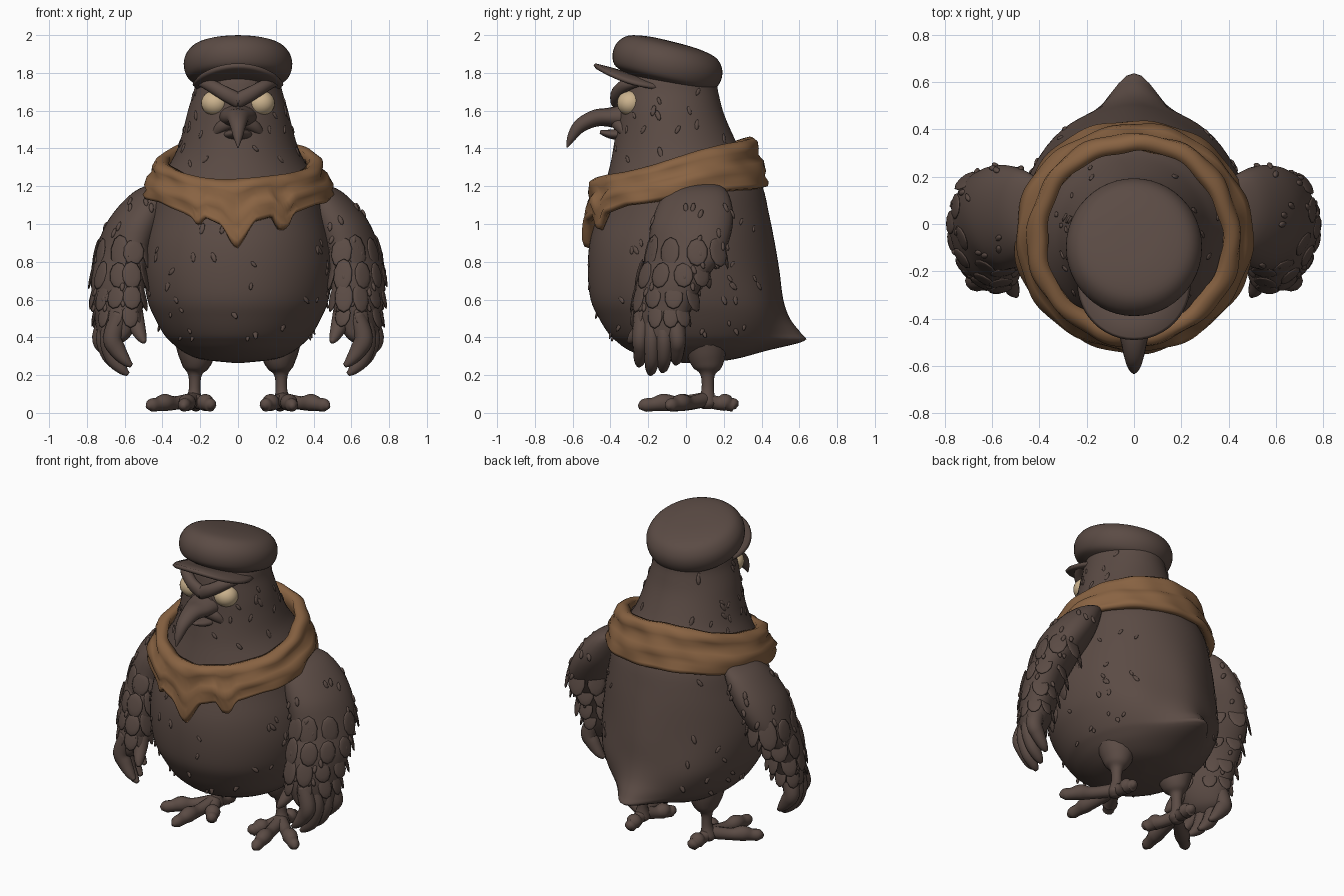
import bpy, bmesh, math, random
from mathutils import Vector, Matrix

if "Cube" in bpy.data.objects:
    bpy.data.objects.remove(bpy.data.objects["Cube"])

random.seed(4)
TAU = math.tau


def material(name, rgb):
    m = bpy.data.materials.new(name)
    m.diffuse_color = (*rgb, 1)
    m.use_nodes = True
    m.node_tree.nodes["Principled BSDF"].inputs["Base Color"].default_value = m.diffuse_color
    return m


BROWN = material("dark_brown", (0.105, 0.071, 0.059))
TAN = material("scarf_tan", (0.25, 0.125, 0.055))
CREAM = material("eye_cream", (0.60, 0.45, 0.27))


def finish(name, bm, mat):
    bmesh.ops.recalc_face_normals(bm, faces=bm.faces)
    for f in bm.faces:
        f.smooth = True
    me = bpy.data.meshes.new(name)
    bm.to_mesh(me)
    bm.free()
    me.materials.append(mat)
    ob = bpy.data.objects.new(name, me)
    bpy.context.collection.objects.link(ob)
    return ob


def loft(name, rings, mat, closed=False):
    """Skin a list of equal rings; cap the ends, or join last to first."""
    bm = bmesh.new()
    rows = [[bm.verts.new(p) for p in r] for r in rings]
    n = len(rows[0])
    pairs = list(zip(rows, rows[1:])) + ([(rows[-1], rows[0])] if closed else [])
    for a, b in pairs:
        for i in range(n):
            j = (i + 1) % n
            bm.faces.new((a[i], a[j], b[j], b[i]))
    if not closed:
        bm.faces.new(rows[0])
        bm.faces.new(rows[-1])
    return finish(name, bm, mat)


def spline(rows, n=5):
    """Smooth curve through rows of numbers."""
    out = []
    for i in range(len(rows) - 1):
        p = [rows[max(0, min(len(rows) - 1, i + k))] for k in (-1, 0, 1, 2)]
        for s in range(n):
            t = s / n
            out.append([0.5 * (2 * b + (c - a) * t + (2 * a - 5 * b + 4 * c - d) * t * t
                               + (3 * b - a - 3 * c + d) * t ** 3) for a, b, c, d in zip(*p)])
    return out + [list(rows[-1])]


def tube(name, rows, mat, ref=(1, 0, 0), side=1, seg=16):
    """Rows are x, y, z, radius along ref, radius across."""
    rows = spline(rows, 5)
    pts = [Vector((r[0] * side, r[1], r[2])) for r in rows]
    rings = []
    for i, p in enumerate(pts):
        t = (pts[min(i + 1, len(pts) - 1)] - pts[max(i - 1, 0)]).normalized()
        b = t.cross(Vector(ref)).normalized()
        a = b.cross(t)
        ra, rb = max(rows[i][3], .002), max(rows[i][4], .002)
        rings.append([p + a * ra * math.cos(TAU * k / seg) + b * rb * math.sin(TAU * k / seg)
                      for k in range(seg)])
    return loft(name, rings, mat)


def blobs(name, mats, mat, u=8, v=6):
    bm = bmesh.new()
    for m in mats:
        bmesh.ops.create_uvsphere(bm, u_segments=u, v_segments=v, radius=1, matrix=m)
    return finish(name, bm, mat)


def feather(p, normal, size, skew=0.0, flare=0.0):
    """Flat oval lying on a surface and pointing down."""
    n = Vector(normal).normalized()
    side = Vector((0, 0, 1)).cross(n).normalized()
    down = (n.cross(side) * -1 + side * skew + n * flare).normalized()
    side = down.cross(n).normalized()
    n = side.cross(down)
    m = Matrix((side * size[0], down * size[1], n * size[2])).transposed().to_4x4()
    m.translation = p
    return m


# Body and head: height, half width, front, back, tail reach
body = spline([
    (.265, .03, -.02, .10, 0), (.285, .20, -.18, .26, 0), (.33, .30, -.30, .36, .07),
    (.38, .36, -.37, .41, .215), (.42, .395, -.41, .43, .18), (.50, .44, -.46, .45, .10),
    (.60, .48, -.505, .46, .055), (.75, .50, -.52, .46, .035), (.90, .49, -.51, .455, .015),
    (1.05, .46, -.47, .44, 0), (1.2, .43, -.43, .405, 0), (1.32, .36, -.40, .34, 0),
    (1.4, .32, -.385, .285, 0), (1.5, .29, -.37, .235, 0), (1.6, .265, -.36, .195, 0),
    (1.7, .235, -.35, .17, 0), (1.78, .215, -.33, .15, 0), (1.86, .15, -.25, .05, 0)], 4)


def body_point(row, th):
    z, rx, f, b, tail = row
    c, s = math.cos(th), math.sin(th)
    k = max(0, c)
    hips = .05 * math.exp(-((z - .52) / .2) ** 2) * 4 * (k * s) ** 2
    return Vector((rx * s, (f + b) / 2 + (b - f) / 2 * c + hips
                   + tail * (.65 * k ** 18 + .35 * k ** 5), z))


loft("body", [[body_point(r, TAU * i / 72) for i in range(72)] for r in body], BROWN)

# Small scattered feathers
tufts = []
for _ in range(150):
    row, th = random.choice(body[14:-8]), random.uniform(0, TAU)
    if math.cos(th) > .85:
        continue
    nrm = (math.sin(th) / row[1], math.cos(th) / (row[3] - row[2]) * 2, .1)
    w = random.uniform(.009, .014)
    tufts.append(feather(body_point(row, th), nrm, (w, w * 2.3, .007), random.uniform(-1, 1), .2))
blobs("body_feathers", tufts, BROWN)

# Scarf: tilted rolled ring with a ragged bib at the front
DROP = [(-.42, 0), (-.3, .03), (-.25, .05), (-.22, .09), (-.18, .04), (-.09, .08), (-.03, .19),
        (.0, .205), (.04, .15), (.09, .07), (.19, .05), (.23, .12), (.27, .12), (.3, .04), (.42, 0)]
FOLD = [(0, 0), (.08, .022), (.22, .018), (.36, -.002), (.48, .014), (.65, .018), (.76, .003),
        (.88, .016), (.97, .004), (1, -.025), (.7, -.06), (.3, -.06), (.05, -.045)]


def bib_drop(x):
    for (a, p), (b, q) in zip(DROP, DROP[1:]):
        if a <= x <= b:
            return p + (q - p) * (x - a) / (b - a)
    return 0


rings = []
for i in range(160):
    th = TAU * i / 160
    s, c = math.sin(th), math.cos(th)
    top, low = 1.35 - .11 * c, 1.135 - .06 * c
    if c > 0:
        low -= bib_drop(.5 * s)
    ring = []
    for t, dr in FOLD:
        dr += .006 * math.sin(5 * th + 9 * t) + .004 * math.sin(13 * th - 7 * t)
        fwd = .015 * max(0, c) * math.sin(math.pi * min(1, t + .15))
        ring.append(((.41 + .065 * min(1, t * 1.5) + .015 * t + dr) * s,
                     -.06 + .01 * t - (.41 + .075 * t + dr + fwd) * c,
                     top + (low - top) * t + .006 * math.sin(4 * th)))
    rings.append(ring)
loft("scarf", rings, TAN, closed=True)

# Cap crown, tilted back
tilt = Matrix.Translation((0, -.093, 1.866)) @ Matrix.Rotation(math.radians(-14), 4, 'X')
crown = spline([(.19, -.13), (.225, -.115), (.275, -.088), (.296, -.03), (.284, .03),
                (.235, .077), (.13, .098), (.01, .102)], 4)
loft("cap_crown", [[tilt @ Vector((r * .97 * math.cos(TAU * i / 48), r * math.sin(TAU * i / 48), z))
                    for i in range(48)] for r, z in crown], BROWN)

# Cap visor, gently arched sideways and dished towards the front
rings = []
for k, h in [(.3, .022), (.6, .022), (.95, .014), (1, 0), (.95, -.014), (.6, -.022), (.3, -.022)]:
    ring = []
    for i in range(48):
        x, y = .24 * k * math.sin(TAU * i / 48), .24 * k * math.cos(TAU * i / 48)
        ring.append((x, y - .25, 1.768 - .22 * y + .35 * max(0, -y) ** 2 + h - .5 * x * x))
    rings.append(ring)
loft("cap_visor", rings, BROWN)

# Hooked beak
tube("upper_beak", [(0, -.28, 1.565, .11, .085), (0, -.40, 1.565, .088, .052),
                    (0, -.48, 1.56, .06, .045), (0, -.56, 1.52, .042, .037),
                    (0, -.605, 1.46, .025, .024), (0, -.63, 1.405, .004, .004)], BROWN)
tube("lower_beak", [(0, -.28, 1.475, .10, .035), (0, -.39, 1.475, .065, .026),
                    (0, -.455, 1.487, .02, .01)], BROWN)

eyes, arm_feathers = [], []
arm = spline([(.38, .09, 1.225, .03, .04), (.45, .06, 1.17, .10, .16), (.54, .035, 1.02, .145, .215),
              (.61, .0, .85, .137, .205), (.635, -.08, .70, .13, .18),
              (.635, -.125, .56, .118, .155), (.645, -.14, .46, .095, .13),
              (.66, -.15, .39, .065, .10), (.67, -.15, .355, .02, .03)], 5)


def arm_point(r, th, s):
    """Oval section whose front edge wraps in towards the belly."""
    dy = r[4] * math.sin(th)
    wrap = .12 + .26 * min(1, max(0, (1.0 - r[2]) / .4))
    return Vector((s * (r[0] + r[3] * math.cos(th) + wrap * dy), r[1] + dy, r[2]))


def arm_normal(r, th, s):
    d = arm_point(r, th + .01, 1) - arm_point(r, th - .01, 1)
    return (s * d.y, -d.x, .1 * d.length)


for s, tag in ((-1, "right"), (1, "left")):
    # Face: eye, angry brow, mouth corner
    eyes.append(Matrix.Translation((s * .122, -.295, 1.64))
                @ Matrix.Diagonal((.073, .07, .067, 1)))
    tube(tag + "_brow", [(-.01, -.37, 1.65, .04, .03), (.07, -.365, 1.69, .038, .032),
                         (.15, -.315, 1.735, .032, .034), (.21, -.23, 1.745, .012, .015)],
         BROWN, (0, 0, 1), s)
    tube(tag + "_mouth_corner", [(.03, -.37, 1.54, .035, .035), (.095, -.345, 1.51, .03, .025),
                                 (.14, -.30, 1.45, .012, .012)], BROWN, (0, 0, 1), s)

    # Arm with overlapping rows of feathers
    loft(tag + "_arm", [[arm_point(r, TAU * i / 28, s) for i in range(28)] for r in arm], BROWN)
    for row_id, count, size in ((15, 9, .07), (19, 9, .065), (23, 9, .062), (27, 9, .055)):
        for k in range(count):
            th = TAU * (k + .5 * (row_id % 2)) / count + random.uniform(-.15, .15)
            r = arm[row_id]
            arm_feathers.append(feather(arm_point(r, th, s), arm_normal(r, th, s),
                                        (size * .8, size * random.uniform(1, 1.4), .009),
                                        random.uniform(-.15, .15), .12))
    for _ in range(35):
        r, th = random.choice(arm[7:26]), random.uniform(-2, 2)
        arm_feathers.append(feather(arm_point(r, th, s), arm_normal(r, th, s), (.013, .028, .010),
                                    random.uniform(-.5, .5), .3))

    # Hand: curled feather fingers and a thumb
    for k, (y, low) in enumerate(((-.24, .25), (-.18, .205), (-.115, .22), (-.045, .26))):
        dx = .3 * (y + .12)
        tube(f"{tag}_finger_{k + 1}",
             [(.66 + dx, y * .8 - .03, .52, .055, .05), (.70 + dx, y, .40, .045, .05),
              (.675 + dx, y, low + .085, .04, .045), (.63 + dx, y - .005, low + .025, .03, .028),
              (.60 + dx, y - .01, low, .012, .012)], BROWN, (0, 1, 0), s, 12)
    tube(tag + "_thumb", [(.58, -.17, .58, .07, .07), (.54, -.225, .47, .045, .048),
                          (.51, -.28, .40, .03, .028), (.495, -.305, .375, .01, .01)],
         BROWN, (0, 1, 0), s, 12)

    # Leg and foot
    tube(tag + "_leg", [(.22, .10, .40, .12, .12), (.22, .11, .30, .095, .10),
                        (.225, .115, .24, .068, .075), (.228, .115, .20, .036, .038),
                        (.23, .115, .12, .031, .033), (.235, .11, .05, .048, .05),
                        (.235, .11, .02, .02, .02)], BROWN, (1, 0, 0), s)
    for k, (x, y) in enumerate(((.29, -.25), (.48, -.10), (.135, -.08), (.22, .27))):
        def along(t):
            return .235 + (x - .235) * t, .10 + (y - .10) * t
        tube(f"{tag}_toe_{k + 1}", [(*along(0), .07, .04, .04), (*along(.4), .052, .036, .036),
                                    (*along(.62), .055, .046, .046), (*along(.78), .045, .036, .036),
                                    (*along(.92), .04, .034, .032), (*along(1), .03, .012, .012)],
             BROWN, (0, 0, 1), s, 12)

blobs("eyes", eyes, CREAM, 24, 16)
blobs("arm_feathers", arm_feathers, BROWN, 10, 6)
